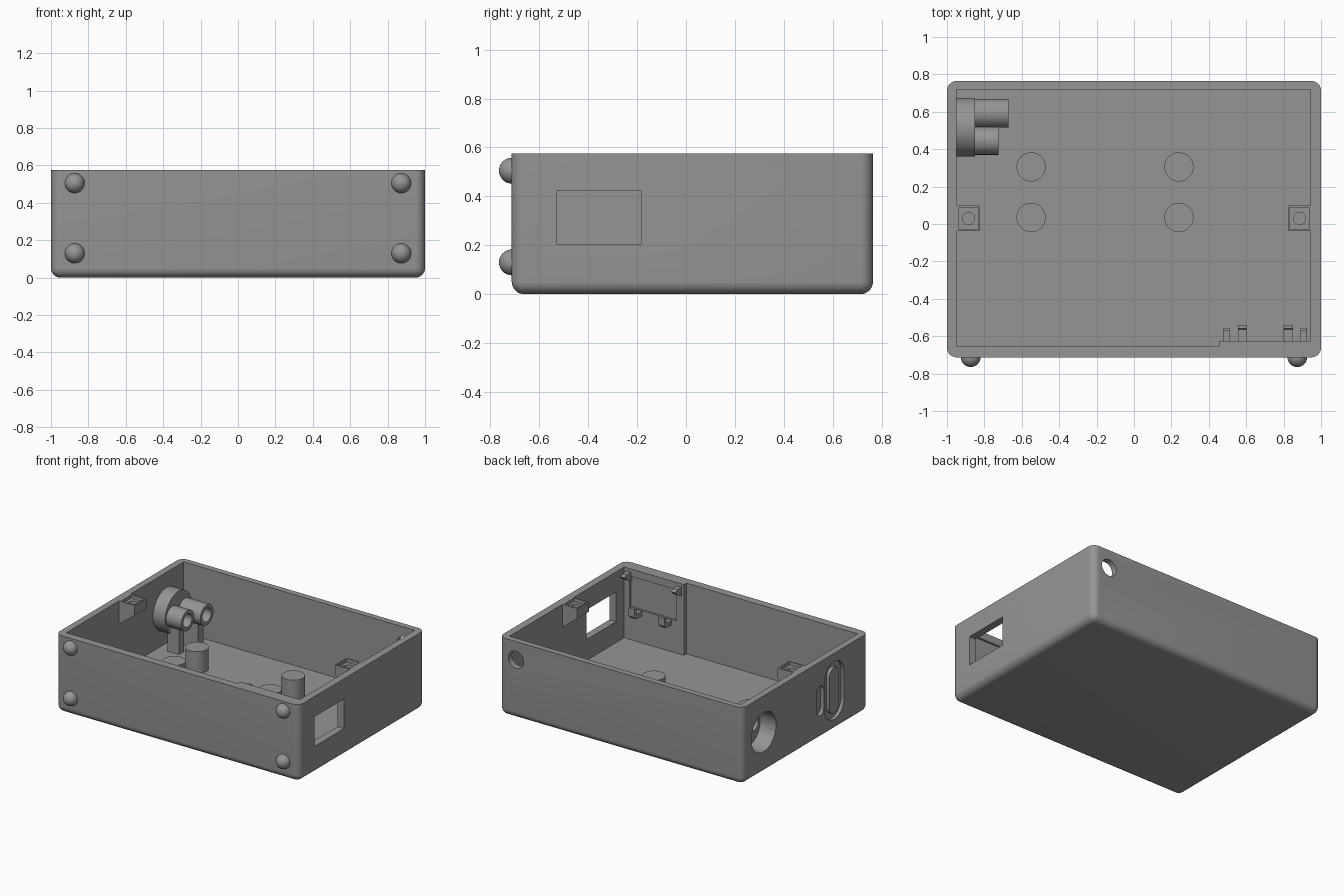
import bpy, bmesh, math
from mathutils import Matrix, Vector

if "Cube" in bpy.data.objects:
    bpy.data.objects.remove(bpy.data.objects["Cube"])

grey = bpy.data.materials.new("plastic_grey")
grey.diffuse_color = (0.3, 0.3, 0.3, 1)
grey.use_nodes = True
grey.node_tree.nodes["Principled BSDF"].inputs["Base Color"].default_value = grey.diffuse_color


def finish(name, bm):
    bmesh.ops.recalc_face_normals(bm, faces=bm.faces[:])
    me = bpy.data.meshes.new(name)
    bm.to_mesh(me)
    bm.free()
    me.materials.append(grey)
    ob = bpy.data.objects.new(name, me)
    bpy.context.collection.objects.link(ob)
    return ob


def box(name, x, y, z):
    bm = bmesh.new()
    bmesh.ops.create_cube(bm, size=1)
    for v in bm.verts:
        v.co = Vector([r[0] if c < 0 else r[1] for c, r in zip(v.co, (x, y, z))])
    return finish(name, bm)


def cylinder(name, centre, r, length, axis="Z", n=48):
    bm = bmesh.new()
    rot = {"X": Matrix.Rotation(math.pi / 2, 4, "Y"),
           "Y": Matrix.Rotation(math.pi / 2, 4, "X"), "Z": Matrix()}[axis]
    bmesh.ops.create_cone(bm, cap_ends=True, segments=n, radius1=r, radius2=r,
                          depth=length, matrix=Matrix.Translation(centre) @ rot)
    return finish(name, bm)


def prism(name, points, axis, a, b):
    """Extrude a 2D outline from a to b: (y, z) along X or (x, z) along Y."""
    put = (lambda p, t: (t, p[0], p[1])) if axis == "X" else (lambda p, t: (p[0], t, p[1]))
    bm = bmesh.new()
    face = bm.faces.new([bm.verts.new(put(p, a)) for p in points])
    moved = bmesh.ops.extrude_face_region(bm, geom=[face])["geom"]
    shift = Vector(put((0, 0), b - a))
    bmesh.ops.translate(bm, vec=shift, verts=[g for g in moved if isinstance(g, bmesh.types.BMVert)])
    return finish(name, bm)


def capsule(name, y, z, w, h, a, b, n=12):
    r, pts = w / 2, []
    for side, start in ((1, 0), (-1, math.pi)):
        for i in range(n + 1):
            t = start + math.pi * i / n
            pts.append((y + r * math.cos(t), z + side * (h / 2 - r) + r * math.sin(t)))
    return prism(name, pts, "X", a, b)


def combine(ob, other, op="DIFFERENCE"):
    mod = ob.modifiers.new("combine", "BOOLEAN")
    mod.operation, mod.solver, mod.object = op, "EXACT", other
    bpy.context.view_layer.objects.active = ob
    bpy.ops.object.modifier_apply(modifier=mod.name)
    bpy.data.objects.remove(other)


TOP, FLOOR = 0.575, 0.05

# Shell with rounded corners and bottom edges, open at the top
shell = box("shell", (-1, 1), (-0.713, 0.765), (0, TOP))
bm = bmesh.new()
bm.from_mesh(shell.data)
edges = [e for e in bm.edges if min(v.co.z for v in e.verts) < 0.1]
bmesh.ops.bevel(bm, geom=edges, offset=0.052, segments=8, profile=0.5, affect="EDGES")
bm.to_mesh(shell.data)
bm.free()
combine(shell, box("cavity", (-0.95, 0.945), (-0.655, 0.72), (FLOOR, 1)))

# Openings in the right, back and left walls
combine(shell, box("window", (0.9, 1.1), (-0.53, -0.185), (0.205, 0.425)))
combine(shell, cylinder("back_hole", (0.86, 0.75, 0.44), 0.063, 0.2, "Y"))
combine(shell, cylinder("port_hole", (-1, 0.517, 0.305), 0.145, 0.2, "X"))

# Rounded grooves on the left wall
groove = capsule("groove", -0.31, 0.3, 0.23, 0.43, -1.1, -0.975)
combine(groove, capsule("groove_core", -0.31, 0.3, 0.11, 0.34, -1.2, -0.9))
combine(shell, groove)
combine(shell, capsule("small_groove", -0.145, 0.285, 0.085, 0.22, -1.1, -0.975))

# Round port cup with two hollow tubes behind it
PZ = 0.305
port = cylinder("port_cup", (-0.905, 0.517, PZ), 0.157, 0.11, "X", 64)
combine(port, cylinder("cup_bore", (-0.94, 0.517, PZ), 0.145, 0.14, "X", 64))
tubes = ((0.445, -0.725, 0.075), (0.592, -0.67, 0.077))
bores = []
for y, end, r in tubes:
    tube = cylinder("port_tube", ((end - 0.86) / 2, y, PZ), r, end + 0.86, "X")
    combine(tube, cylinder("tube_bore", (-0.8, y, PZ), r * 0.66, 0.5, "X"))
    combine(port, cylinder("plate_bore", (-0.8, y, PZ), r * 0.66, 0.5, "X"))
    box("tube_support", (-0.87, end - 0.05), (y - 0.03, y + 0.03), (FLOOR - 0.01, PZ - r * 0.8))

# Standoffs on the floor
for x in (-0.55, 0.24):
    for y in (0.035, 0.305):
        cylinder("standoff", (x, y, 0.125), 0.078, 0.17)

# Lid screw bosses, tapered down to the side walls
for s, wall in ((-1, 0.955), (1, 0.95)):
    outline = [(s * wall, TOP), (s * 0.823, TOP), (s * 0.823, 0.5), (s * wall, 0.4)]
    boss = prism("screw_boss", outline, "Y", -0.037, 0.1)
    combine(boss, box("nut_pocket", sorted((s * 0.832, s * 0.938)), (-0.027, 0.085), (0.55, 0.7)))
    combine(boss, cylinder("screw_hole", (s * 0.885, 0.03, 0.56), 0.033, 0.13, n=24))

# Display pad on the inside of the front wall
pad = box("display_pad", (0.455, 0.95), (-0.66, -0.625), (FLOOR - 0.01, TOP))
combine(pad, box("pad_recess", (0.515, 0.9), (-0.64, -0.5), (0.29, 0.52)))

# Upper wedge clips and lower hooks that hold the display
for x in (0.475, 0.89):
    wedge = [(-0.655, 0.55), (-0.57, 0.55), (-0.555, 0.535), (-0.575, 0.51), (-0.655, 0.47)]
    prism("upper_clip", wedge, "X", x, x + 0.035)
for x in (0.555, 0.8):
    hook = [(-0.645, 0.25), (-0.56, 0.25), (-0.54, 0.27), (-0.54, 0.33),
            (-0.56, 0.33), (-0.565, 0.285), (-0.645, 0.285)]
    prism("lower_hook", hook, "X", x, x + 0.05)

# Round feet on the front
for x in (-0.873, 0.873):
    for z in (0.13, 0.505):
        bm = bmesh.new()
        bmesh.ops.create_uvsphere(bm, u_segments=32, v_segments=16, radius=0.053,
                                  matrix=Matrix.Translation((x, -0.712, z)))
        finish("round_foot", bm)

# Smooth shading with sharp edges kept
for ob in bpy.context.scene.objects:
    bpy.ops.object.select_all(action="DESELECT")
    ob.select_set(True)
    bpy.context.view_layer.objects.active = ob
    bpy.ops.object.shade_smooth_by_angle(angle=math.radians(35))
